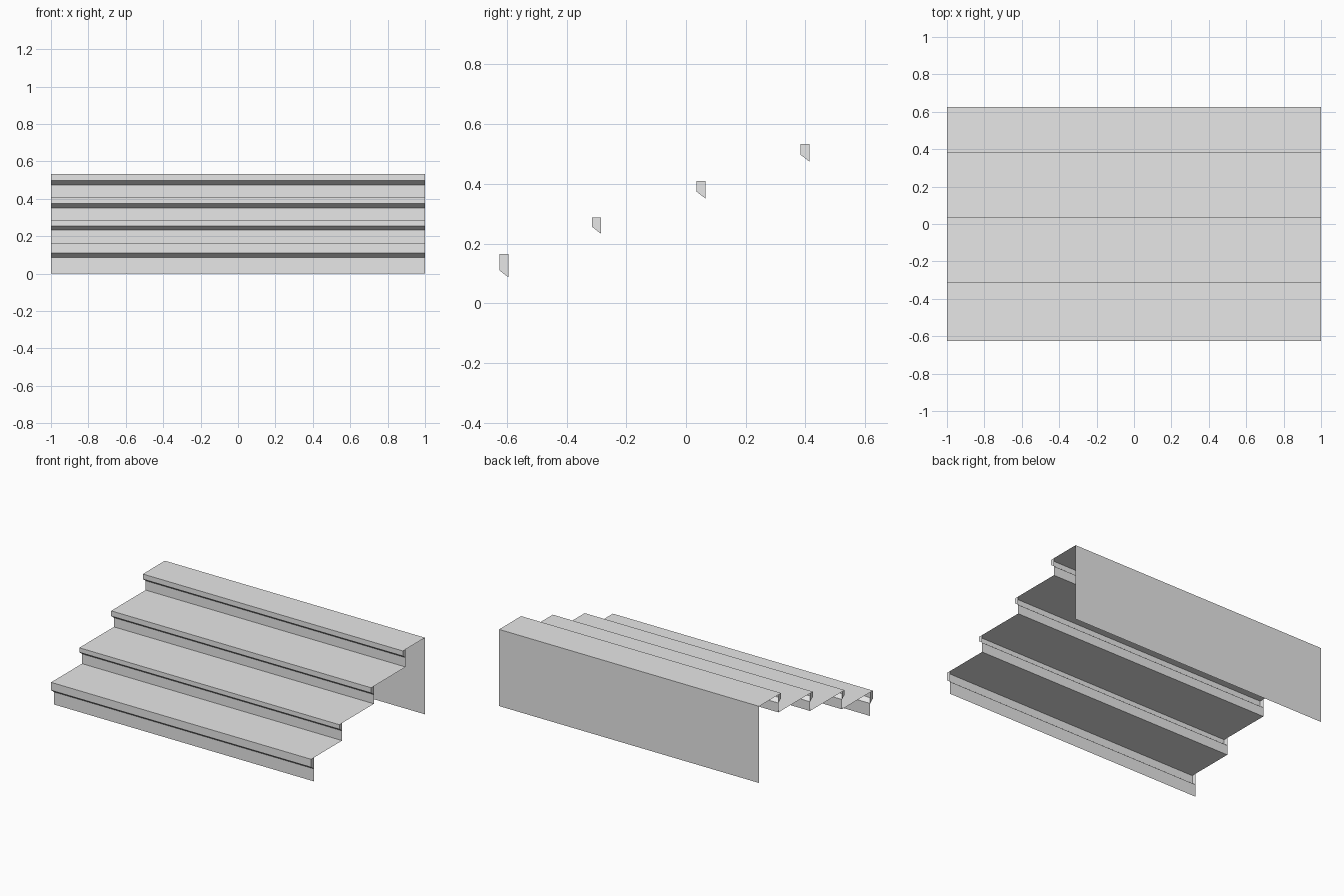
import bpy
import bmesh

cube = bpy.data.objects.get("Cube")
if cube:
    bpy.data.objects.remove(cube, do_unlink=True)

GREY = (0.8, 0.8, 0.8, 1.0)
mat = bpy.data.materials.new("light grey")
mat.use_nodes = True
mat.diffuse_color = GREY
mat.node_tree.nodes["Principled BSDF"].inputs["Base Color"].default_value = GREY

HALF, BACK, OVERHANG = 1.0, 0.625, 0.03


def sheet(name, profile, capped=False):
    """Sweep an open (y, z) profile across the width, optionally closing both ends."""
    bm = bmesh.new()
    left = [bm.verts.new((HALF, y, z)) for y, z in profile]
    right = [bm.verts.new((-HALF, y, z)) for y, z in profile]
    for i in range(len(profile) - 1):
        bm.faces.new((left[i], left[i + 1], right[i + 1], right[i]))
    if capped:
        bm.faces.new(left[::-1])
        bm.faces.new(right)
    mesh = bpy.data.meshes.new(name)
    bm.to_mesh(mesh)
    bm.free()
    mesh.materials.append(mat)
    bpy.context.collection.objects.link(bpy.data.objects.new(name, mesh))


# Each step: front edge y, tread height, nosing lip bottom, riser top
steps = [(-0.625, 0.165, 0.110, 0.087),
         (-0.315, 0.287, 0.256, 0.233),
         (0.035, 0.410, 0.374, 0.351),
         (0.383, 0.533, 0.498, 0.475)]

floor = 0.0
for n, (front, top, lip, riser_top) in enumerate(steps, 1):
    riser_y = front + OVERHANG
    rear = steps[n][0] + OVERHANG if n < len(steps) else BACK
    # Thin riser under the overhang
    sheet(f"riser_{n}", [(riser_y, riser_top), (riser_y, floor)])
    # Nosing: front lip and sloped underside, open behind, closed at the ends
    sheet(f"nosing_{n}", [(riser_y, top), (front, top), (front, lip),
                          (riser_y, riser_top)], capped=True)
    # Flat tread back to the next riser
    sheet(f"tread_{n}", [(rear, top), (riser_y, top)])
    floor = top

# Back wall down to the ground
sheet("back_wall", [(BACK, 0.0), (BACK, floor)])
